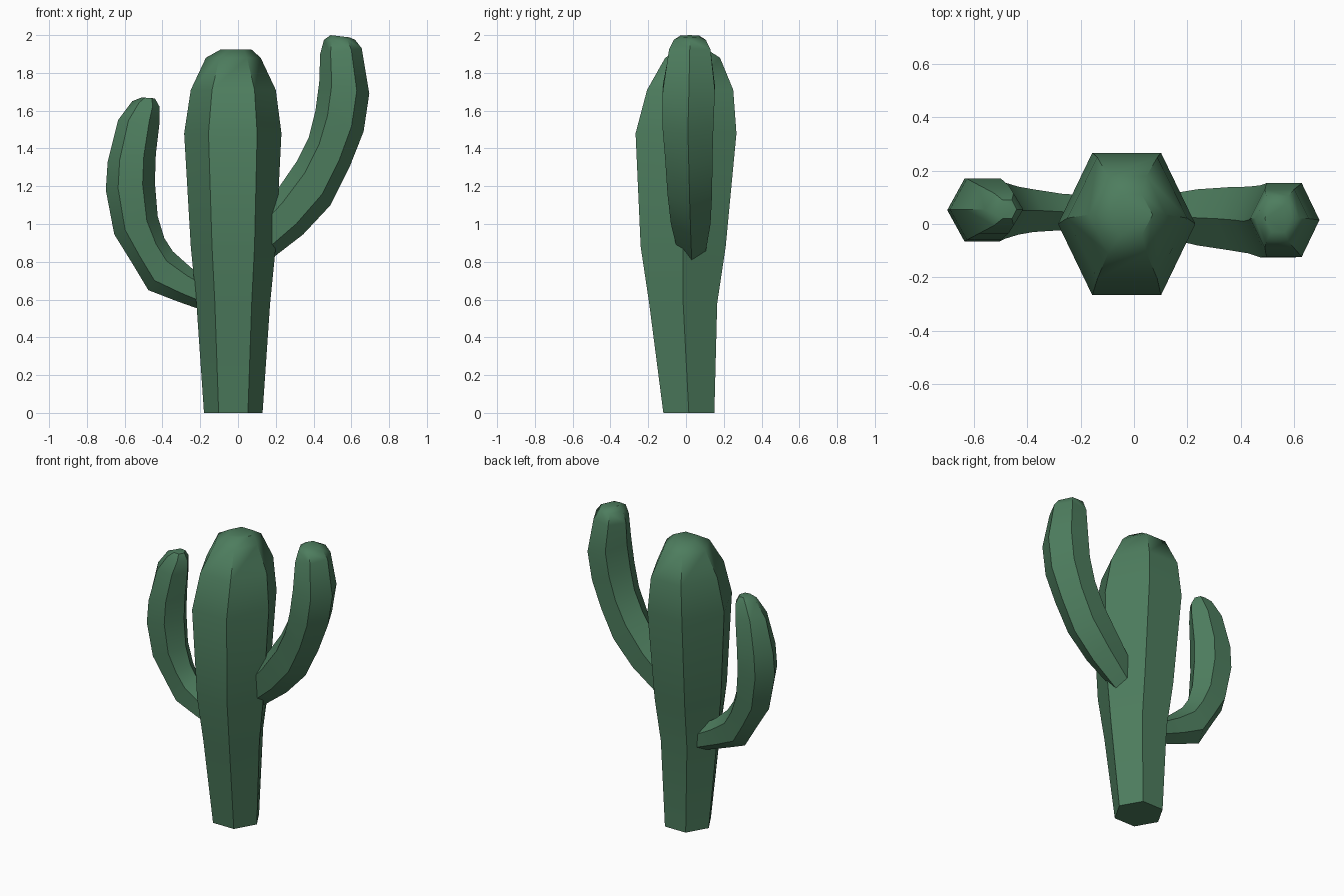
import bpy
import bmesh
import math
from mathutils import Vector

cube = bpy.data.objects.get("Cube")
if cube:
    bpy.data.objects.remove(cube)

green = bpy.data.materials.new("cactus green")
green.use_nodes = True
colour = (0.075, 0.205, 0.112, 1)
green.diffuse_color = colour
shader = green.node_tree.nodes["Principled BSDF"]
shader.inputs["Base Color"].default_value = colour
shader.inputs["Roughness"].default_value = 0.9


def hexagon(outer, inner, y, depth):
    """Six-sided ring spanning outer to inner (x, z), with half depth in y."""
    a, b = (Vector((p[0], y, p[1])) for p in (outer, inner))
    push = Vector((0, depth, 0))
    near, far = a.lerp(b, 0.25), a.lerp(b, 0.75)
    return [a, near - push, far - push, b, far + push, near + push]


def stem(name, rings):
    """Skin a row of hexagons and close both ends."""
    bm = bmesh.new()
    loops = [[bm.verts.new(p) for p in hexagon(*r)] for r in rings]
    for low, high in zip(loops, loops[1:]):
        for i in range(len(low)):
            j = (i + 1) % len(low)
            bm.faces.new((low[i], low[j], high[j], high[i]))
    bm.faces.new(loops[0])
    bm.faces.new(loops[-1])
    bmesh.ops.recalc_face_normals(bm, faces=bm.faces)
    mesh = bpy.data.meshes.new(name)
    bm.to_mesh(mesh)
    bm.free()
    mesh.materials.append(green)
    obj = bpy.data.objects.new(name, mesh)
    bpy.context.collection.objects.link(obj)
    bpy.ops.object.select_all(action="DESELECT")
    obj.select_set(True)
    bpy.context.view_layer.objects.active = obj
    bpy.ops.object.shade_smooth_by_angle(angle=math.radians(42))
    return obj


def level(z, left, right, y, depth):
    return (left, z), (right, z), y, depth


# Trunk, swelling upward to a rounded crown
stem("trunk", [
    level(0, -0.18, 0.13, 0.015, 0.135),
    level(0.58, -0.22, 0.17, -0.015, 0.18),
    level(0.88, -0.25, 0.2, -0.015, 0.225),
    level(1.48, -0.285, 0.23, 0, 0.267),
    level(1.71, -0.25, 0.2, 0.022, 0.228),
    level(1.88, -0.17, 0.12, 0.035, 0.145),
    level(1.925, -0.09, 0.07, 0.035, 0.075),
])

# Tall arm on the left
stem("left_arm", [
    ((0.17, 0.81), (0.06, 1.0), 0.03, 0.075),
    ((0.345, 0.945), (0.2, 1.17), 0.025, 0.105),
    ((0.49, 1.1), (0.31, 1.33), 0.02, 0.118),
    ((0.59, 1.3), (0.375, 1.46), 0.015, 0.125),
    ((0.665, 1.49), (0.41, 1.6), 0.01, 0.135),
    ((0.695, 1.69), (0.43, 1.75), 0.015, 0.138),
    ((0.655, 1.93), (0.435, 1.9), 0.02, 0.11),
    ((0.62, 1.975), (0.455, 1.975), 0.02, 0.085),
    ((0.59, 1.988), (0.49, 2.0), 0.02, 0.05),
])

# Short, strongly bent arm on the right
stem("right_arm", [
    ((-0.15, 0.53), (-0.13, 0.69), 0.045, 0.06),
    ((-0.32, 0.59), (-0.25, 0.77), 0.045, 0.068),
    ((-0.475, 0.65), (-0.345, 0.855), 0.05, 0.08),
    ((-0.565, 0.8), (-0.39, 0.925), 0.05, 0.09),
    ((-0.655, 0.945), (-0.425, 1.04), 0.05, 0.105),
    ((-0.7, 1.18), (-0.44, 1.22), 0.052, 0.118),
    ((-0.69, 1.33), (-0.435, 1.37), 0.055, 0.115),
    ((-0.635, 1.55), (-0.415, 1.54), 0.055, 0.09),
    ((-0.56, 1.65), (-0.415, 1.62), 0.055, 0.06),
    ((-0.51, 1.67), (-0.44, 1.665), 0.055, 0.035),
])
